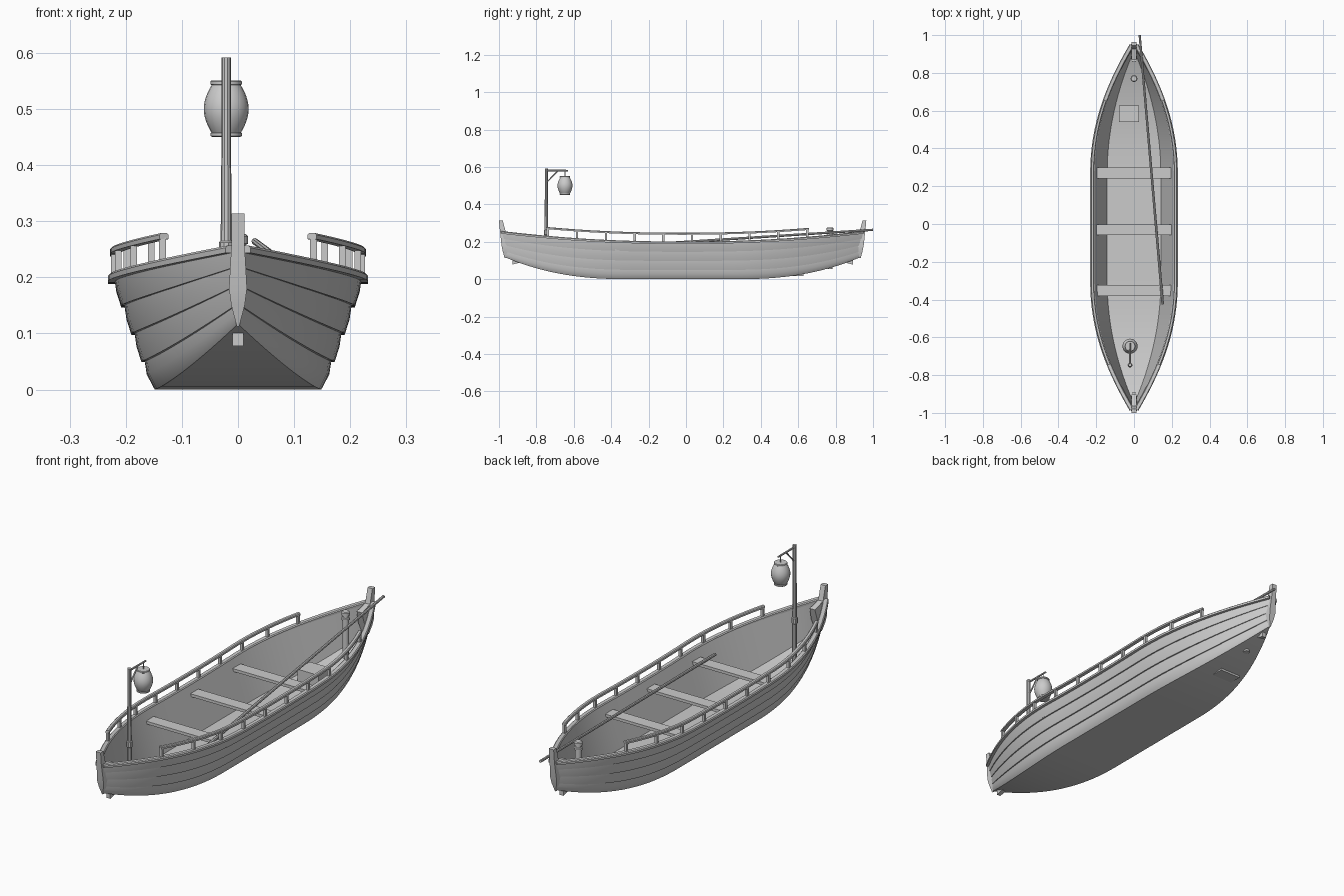
import bpy, bmesh, math
from mathutils import Vector

if "Cube" in bpy.data.objects:
    bpy.data.objects.remove(bpy.data.objects["Cube"])

C = -0.018          # hull centre along y


def loft(name, rings, caps=True):
    """Skin a list of equal closed rings into one mesh object."""
    bm = bmesh.new()
    vr = [[bm.verts.new(p) for p in r] for r in rings]
    n = len(vr[0])
    for a, b in zip(vr, vr[1:]):
        for i in range(n):
            j = (i + 1) % n
            bm.faces.new((a[i], a[j], b[j], b[i]))
    if caps:
        bm.faces.new(vr[0])
        bm.faces.new(vr[-1])
    bmesh.ops.recalc_face_normals(bm, faces=bm.faces)
    me = bpy.data.meshes.new(name)
    bm.to_mesh(me)
    bm.free()
    ob = bpy.data.objects.new(name, me)
    bpy.context.collection.objects.link(ob)
    bpy.context.view_layer.objects.active = ob
    bpy.ops.object.select_all(action='DESELECT')
    ob.select_set(True)
    bpy.ops.object.shade_smooth_by_angle(angle=math.radians(32))
    return ob


def box(name, x0, x1, y0, y1, z0, z1):
    return loft(name, [[(x0, y0, z), (x1, y0, z), (x1, y1, z), (x0, y1, z)] for z in (z0, z1)])


def lathe(name, x, y, profile, n=16):
    ang = [2 * math.pi * i / n for i in range(n)]
    return loft(name, [[(x + r * math.cos(t), y + r * math.sin(t), z) for t in ang] for r, z in profile])


def rod(name, a, b, r0, r1, n=8):
    a, b = Vector(a), Vector(b)
    q = (b - a).to_track_quat('Z', 'Y')
    ring = [Vector((math.cos(2 * math.pi * i / n), math.sin(2 * math.pi * i / n), 0)) for i in range(n)]
    return loft(name, [[p + q @ (v * r) for v in ring] for p, r in ((a, r0), (b, r1))])


def sweep(name, path, w, h):
    """Chamfered rectangular bar along a path, kept level."""
    rings = []
    k = 0.3 * min(w, h)
    sec = [(-w/2, -h/2), (w/2, -h/2), (w/2, h/2 - k), (w/2 - k, h/2), (k - w/2, h/2), (-w/2, h/2 - k)]
    for i, p in enumerate(path):
        d = path[min(i + 1, len(path) - 1)] - path[max(i - 1, 0)]
        side = Vector((d.y, -d.x, 0)).normalized()
        rings.append([p + side * a + Vector((0, 0, b)) for a, b in sec])
    return loft(name, rings)


# Hull lines: a is 0 amidships, 1 at either end
def taper(a):
    return max(0, (a - 0.3) / 0.7)


def gun_x(a):
    return 0.012 + 0.208 * (1 - taper(a) ** 2.1)


def gun_z(a):
    return 0.195 + 0.055 * a ** 2.2


def chine(a):
    t = taper(a)
    return 0.002 + 0.146 * (1 - t ** 2), 0.115 * t ** 2.4


def hull_y(u, f):
    return C + u * 0.945 + math.copysign(0.02 * abs(u) ** 6 * f, u)


def gunwale(u, dz=0.0, s=1):
    a = abs(u)
    return Vector((s * gun_x(a), hull_y(u, 1), gun_z(a) + dz))


# Hull shell with four overlapping strakes per side
STRAKES = 4
hull_rings = []
us = [i / 24 for i in range(-24, 25)]
for u in us:
    a = abs(u)
    xb, zb = chine(a)
    xg, zg = gun_x(a), gun_z(a)
    lap = 0.006 * (1 - 0.6 * a ** 4)
    half = [(xb, zb, 0)]
    for k in range(STRAKES):
        for f, o in ((k / STRAKES, lap if k else 0.001), ((k + 0.55) / STRAKES, lap * 0.8), ((k + 1) / STRAKES, 0)):
            half.append((xb + (xg - xb) * f + o, zb + (zg - zb) * f + (0.001 if o == 0.001 else 0), f))
    half.append((max(0.002, xg - 0.012), zg, 1))
    half.append((max(0.001, xb - 0.006), zb + 0.012, 0))
    right = [(x, hull_y(u, f), z) for x, z, f in half]
    hull_rings.append(right + [(-x, y, z) for x, y, z in reversed(right)])
loft("hull", hull_rings)

# Gunwale caps, railings and railing posts on both sides
rail_y = [-0.735 + 0.1535 * i for i in range(10)]
for s, tag in ((1, "right"), (-1, "left")):
    sweep("gunwale_" + tag, [gunwale(u, 0, s) for u in us], 0.024, 0.013)
    u0, u1 = ((y - C) / 0.945 for y in (rail_y[0] - 0.006, rail_y[-1] + 0.006))
    sweep("railing_" + tag, [gunwale(u0 + (u1 - u0) * i / 36, 0.048, s) for i in range(37)], 0.017, 0.011)
    for y in rail_y:
        p = gunwale((y - C) / 0.945, 0, s)
        box("rail_post_" + tag, p.x - 0.006, p.x + 0.006, p.y - 0.006, p.y + 0.006, p.z, p.z + 0.046)

# Stem posts and keel stubs at both ends: z, inner y, outer y, half width
for s, tag in ((-1, "front"), (1, "back")):
    rows = [(0.314, 0.962, 0.982, 0.012), (0.25, 0.945, 0.976, 0.012), (0.235, 0.885, 0.974, 0.013),
            (0.18, 0.9, 0.968, 0.016), (0.15, 0.91, 0.962, 0.012), (0.112, 0.92, 0.952, 0.002)]
    loft("stem_" + tag, [[(-w, C + s * i, z), (w, C + s * i, z), (w, C + s * o, z), (-w, C + s * o, z)]
                         for z, i, o, w in rows])
    ys = [C + s * v for v in (0.875, 0.91)]
    loft("keel_stub_" + tag, [[(-0.01, ys[0], z0), (0.01, ys[0], z0), (0.01, ys[1], z1), (-0.01, ys[1], z1)]
                              for z0, z1 in ((0.087, 0.078), (0.11, 0.11))])

# Rowing benches and the small box seat
for y in (0.27, -0.03, -0.352):
    box("bench", -0.208, 0.208, y - 0.028, y + 0.028, 0.153, 0.166)
box("box_seat", -0.08, 0.026, 0.54, 0.628, 0.018, 0.08)

# Steering pole resting on the benches
rod("long_pole", (0.152, -0.425, 0.172), (0.03, 1.0, 0.264), 0.007, 0.006)

# Mooring bollard
lathe("bollard", 0, 0.77, [(0.014, 0.055), (0.014, 0.238), (0.018, 0.24), (0.018, 0.248), (0.013, 0.25),
                           (0.013, 0.257), (0.018, 0.26), (0.018, 0.273), (0.014, 0.277)])

# Lantern mast, arm, brace and hook
LX, MY, LY = -0.021, -0.747, -0.647
lathe("lantern_mast", LX, MY, [(0.01, 0.05), (0.01, 0.235), (0.013, 0.238), (0.013, 0.262), (0.01, 0.265),
                               (0.0085, 0.44), (0.0085, 0.592)], 10)
rod("lantern_arm", (LX, MY, 0.581), (LX, -0.63, 0.581), 0.0045, 0.004)
rod("lantern_brace", (LX, MY, 0.515), (LX, -0.685, 0.58), 0.0035, 0.0035)
rod("lantern_hook", (LX, LY, 0.545), (LX, LY, 0.581), 0.002, 0.002)

# Barrel-shaped lantern with end caps
body = [(0.025 + 0.015 * math.cos(t * math.pi / 2) ** 0.9, 0.5 + 0.044 * t)
        for t in [-0.999 + 1.998 * i / 12 for i in range(13)]]
lathe("lantern_body", LX, LY, body, 20)
for z in (0.45, 0.542):
    lathe("lantern_cap", LX, LY, [(0.025, z), (0.028, z + 0.002), (0.028, z + 0.007), (0.026, z + 0.009)], 20)
